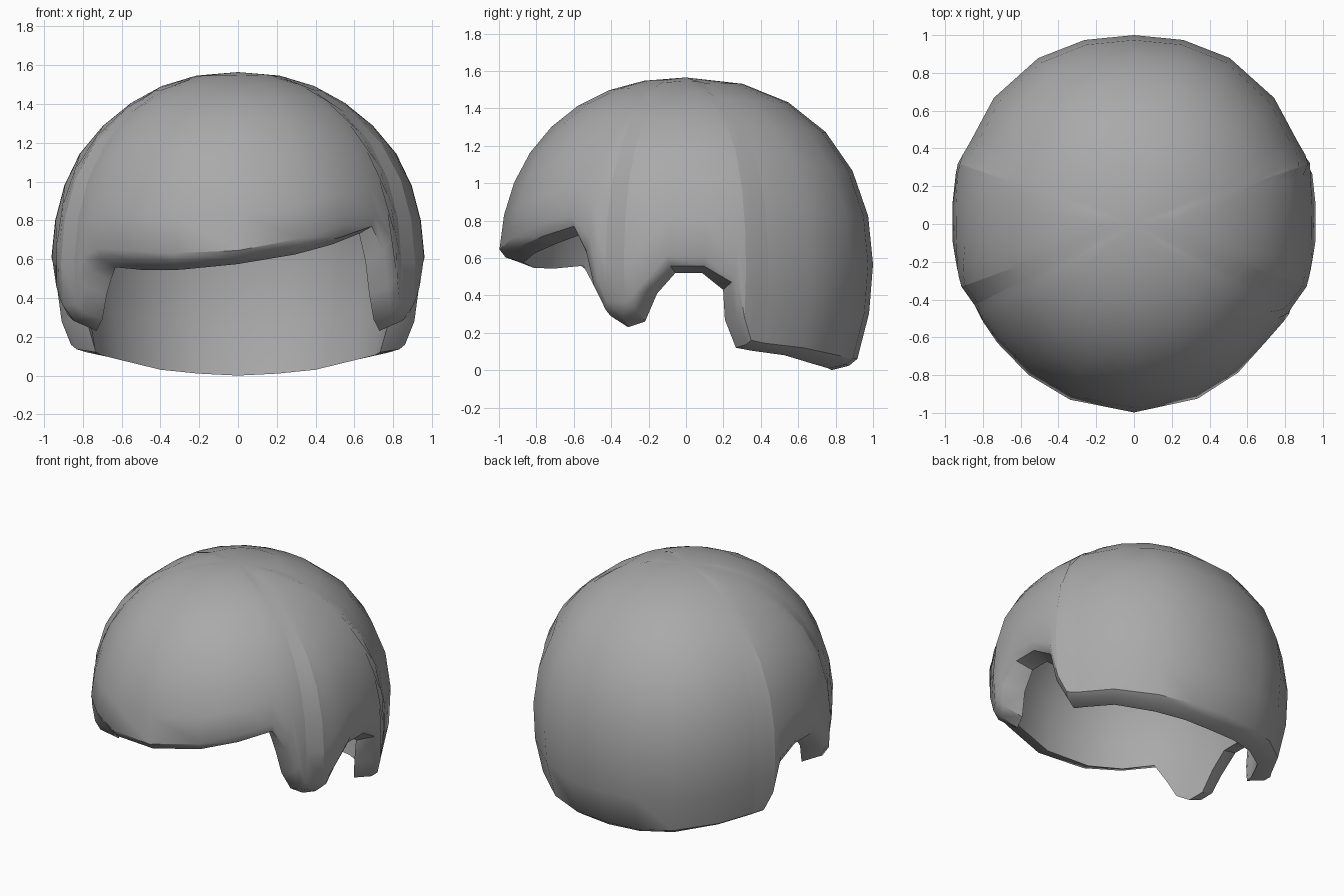
import bpy, bmesh, math

cube = bpy.data.objects.get("Cube")
if cube:
    bpy.data.objects.remove(cube)

MID_Z, TOP_Z = 0.55, 1.565      # widest level and crown height
HALF_WIDTH = 0.935
EAR_RAISE = 0.03
ROWS = 8
INNER = 0.87                    # size of the inner shell
POWER = 2.2

# Rim of one half from brow to nape: outer angle, outer z, lip angle, lip z
RIM = [
    (-90, .645, -90, .575), (-70, .67, -70, .585), (-55, .71, -55, .61),
    (-41, .74, -41, .645), (-33, .66, -38, .54), (-30, .5, -35, .42),
    (-27, .37, -30, .29), (-20, .36, -23, .23), (-17, .4, -16, .26),
    (-14, .46, -11, .41), (-6, .61, -4, .52), (6, .61, 6, .52),
    (16, .53, 14, .43), (19, .28, 15, .27), (22, .16, 20, .12),
    (27, .145, 26, .105), (42, .12, 41, .08), (60, .08, 60, .03),
    (75, .06, 75, .01), (90, .06, 90, 0),
]
RIDGES = (-27, -20, 19, 27)


def clamp(v):
    return max(0.0, min(1.0, v))


def dome_point(angle, z, side, scale=1.0, raised=True):
    """Point of the dome at a heading and height."""
    a = math.radians(angle)
    c, s = math.cos(a), math.sin(a)
    n = 2.25 if s > 0 else 2.0
    r = (abs(c / HALF_WIDTH) ** n + abs(s) ** n) ** (-1 / n)
    h = (z - MID_Z) / (TOP_Z - MID_Z)
    if h > 0:
        r *= max(0.0, 1 - h ** POWER) ** (1 / POWER)
    else:
        r *= 1 - 0.35 * (z - MID_Z) ** 2
    # The ear panels stand proud, with a slanted step at each end
    if raised:
        step = min(clamp((angle + 27) / 7), clamp((27 - angle) / 8))
        r += EAR_RAISE * step * clamp((1.42 - z) / 0.3)
    r *= scale
    return (side * c * r, s * r, z)


def heights(z_rim):
    """Heights from just below the crown down to the rim."""
    start = math.asin((z_rim - MID_Z) / (TOP_Z - MID_Z))
    for i in range(1, ROWS + 1):
        phi = math.pi / 2 + (start - math.pi / 2) * i / ROWS
        yield MID_Z + (TOP_Z - MID_Z) * math.sin(phi)


def tilt(angle, side):
    """The brow opening is higher on the left side."""
    if angle > -39:
        return 0.05 * side if angle < -32 else 0.0
    return 0.115 * side * math.cos(math.radians(angle))


def build_column(bm, entry, side):
    to, zo, tl, zl = entry
    shift = tilt(to, side)
    zo, zl = zo + shift, zl + shift
    pts = [dome_point(to, z, side) for z in heights(zo)]
    # rounded lip
    pts.append(dome_point((to + tl) / 2, zo * 0.4 + zl * 0.6, side, 0.965))
    pts.append(dome_point(tl, zl, side, INNER, False))
    # inner shell
    for z in reversed(list(heights(zl))[:-1]):
        x, y, z = dome_point(tl, z, side, INNER, False)
        if z > MID_Z:
            z = MID_Z + (z - MID_Z) * 0.89
        pts.append((x, y, z))
    return [bm.verts.new(p) for p in pts]


# Helmet shell
bm = bmesh.new()
entries = [(e, 1) for e in RIM] + [(e, -1) for e in reversed(RIM[1:-1])]
columns = [build_column(bm, e, side) for e, side in entries]
crown = bm.verts.new((0, 0, TOP_Z))
inner_crown = bm.verts.new((0, 0, MID_Z + (TOP_Z - MID_Z) * 0.89))
for i, col in enumerate(columns):
    nxt = columns[(i + 1) % len(columns)]
    bm.faces.new((crown, col[0], nxt[0]))
    bm.faces.new((inner_crown, nxt[-1], col[-1]))
    for j in range(len(col) - 1):
        bm.faces.new((col[j], col[j + 1], nxt[j + 1], nxt[j]))
bmesh.ops.recalc_face_normals(bm, faces=bm.faces)

# Crease lines along the ear panel steps
bm.verts.index_update()
creases = set()
for (entry, side), col in zip(entries, columns):
    if entry[0] in RIDGES:
        for a, b in zip(col[:ROWS - 1], col[1:ROWS]):
            if a.co.z < 1.42:
                creases.add(frozenset((a.index, b.index)))

mesh = bpy.data.meshes.new("helmet_shell")
bm.to_mesh(mesh)
bm.free()
helmet = bpy.data.objects.new("helmet_shell", mesh)
bpy.context.collection.objects.link(helmet)

# Plain grey
grey = bpy.data.materials.new("plain_grey")
grey.use_nodes = True
color = (0.4, 0.4, 0.4, 1)
grey.diffuse_color = color
grey.node_tree.nodes["Principled BSDF"].inputs["Base Color"].default_value = color
mesh.materials.append(grey)

bpy.ops.object.select_all(action='DESELECT')
helmet.select_set(True)
bpy.context.view_layer.objects.active = helmet
bpy.ops.object.shade_smooth_by_angle(angle=math.radians(40))
for edge in mesh.edges:
    if frozenset(edge.vertices) in creases:
        edge.use_edge_sharp = True
